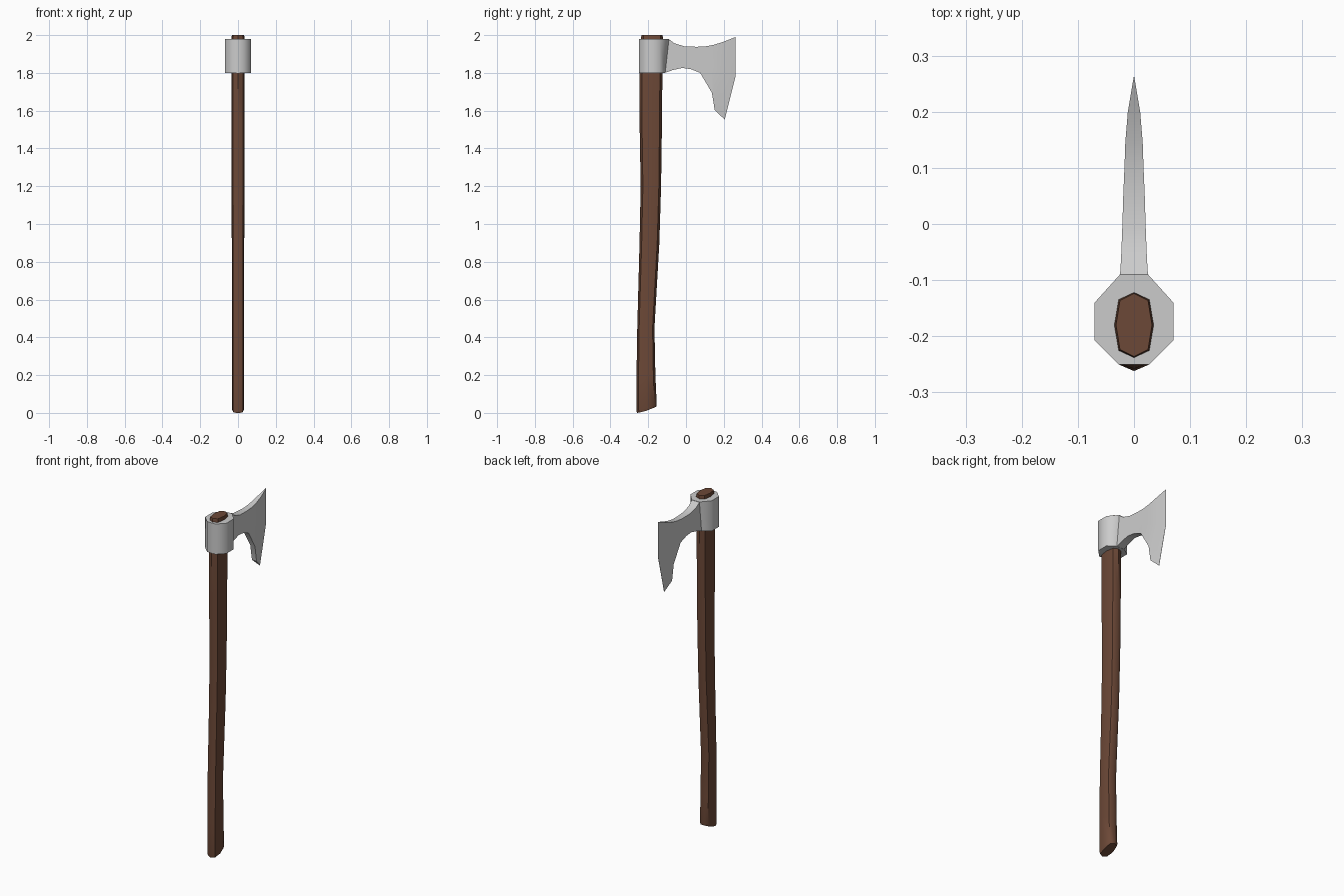
import bpy, math

if "Cube" in bpy.data.objects:
    bpy.data.objects.remove(bpy.data.objects["Cube"])


def make_object(name, verts, faces, angle, color=None):
    mesh = bpy.data.meshes.new(name)
    mesh.from_pydata(verts, [], faces)
    obj = bpy.data.objects.new(name, mesh)
    bpy.context.collection.objects.link(obj)
    bpy.ops.object.select_all(action='DESELECT')
    bpy.context.view_layer.objects.active = obj
    obj.select_set(True)
    bpy.ops.object.mode_set(mode='EDIT')
    bpy.ops.mesh.select_all(action='SELECT')
    bpy.ops.mesh.normals_make_consistent(inside=False)
    bpy.ops.object.mode_set(mode='OBJECT')
    bpy.ops.object.shade_smooth_by_angle(angle=math.radians(angle))
    if color:
        mat = bpy.data.materials.new(name)
        mat.diffuse_color = color
        mat.use_nodes = True
        mat.node_tree.nodes["Principled BSDF"].inputs["Base Color"].default_value = mat.diffuse_color
        mesh.materials.append(mat)
    return obj


def loft(name, rings, angle, color=None):
    """Skin equal-length rings and cap both ends."""
    n = len(rings[0])
    verts = [v for ring in rings for v in ring]
    faces = [(r * n + i, r * n + (i + 1) % n, (r + 1) * n + (i + 1) % n, (r + 1) * n + i)
             for r in range(len(rings) - 1) for i in range(n)]
    faces += [tuple(range(n)), tuple(range(len(verts) - n, len(verts)))]
    return make_object(name, verts, faces, angle, color)


# Handle: eight-sided oval section following a gentle bend, slanted foot
OVAL = [(0, 1), (.78, .78), (1, 0), (.78, -.78), (0, -1), (-.78, -.78), (-1, 0), (-.78, .78)]
# z, back y, front y, half width, slant of the ring
STATIONS = [(0.0, -.26, -.157, .029, .033), (.014, -.262, -.155, .033, .032),
            (.2, -.262, -.162, .033, 0), (.45, -.258, -.167, .033, 0),
            (.9, -.246, -.141, .033, 0), (1.2, -.240, -.132, .034, 0),
            (1.55, -.246, -.127, .035, 0), (1.8, -.246, -.125, .035, 0),
            (1.985, -.238, -.122, .035, 0), (2.0, -.236, -.124, .032, 0)]
rings = []
for z, back, front, half, slant in STATIONS:
    mid, depth = (back + front) / 2, (front - back) / 2
    rings.append([(half * u, mid + depth * v, z + slant * ((v + 1) / 2) ** 1.5) for u, v in OVAL])
loft("handle", rings, 50, (0.15, 0.065, 0.038, 1))

# Socket: octagonal collar, its front face leaning back towards the bottom
SIDE = [(.025, -.09), (.07, -.14), (.07, -.208), (.028, -.25)]
OCT = SIDE + [(-x, y) for x, y in reversed(SIDE)]
rings = [[(x, y - (lean if y > -.1 else 0), z) for x, y in OCT]
         for z, lean in ((1.8, .02), (1.98, 0))]
loft("head_socket", rings, 50)

# Blade: stations of top, middle and bottom points (y, z) with half thickness
BLADE = [((-.093, 1.98), (-.10, 1.89), (-.112, 1.80), .025),
         ((-.06, 1.956), (-.06, 1.885), (-.07, 1.815), .023),
         ((-.01, 1.941), (-.01, 1.883), (-.02, 1.826), .021),
         ((.055, 1.938), (.04, 1.88), (.025, 1.82), .019),
         ((.10, 1.940), (.09, 1.87), (.075, 1.80), .017),
         ((.145, 1.948), (.14, 1.83), (.137, 1.695), .0155),
         ((.20, 1.965), (.19, 1.80), (.152, 1.603), .011),
         ((.262, 1.99), (.262, 1.78), (.205, 1.553), .0005)]
rings = []
for top, mid, low, h in BLADE:
    b = .015 if low[1] == 1.603 else h
    rings.append([(h, *top), (h, *mid), (b, *low), (-b, *low), (-h, *mid), (-h, *top)])
loft("axe_blade", rings, 35)
